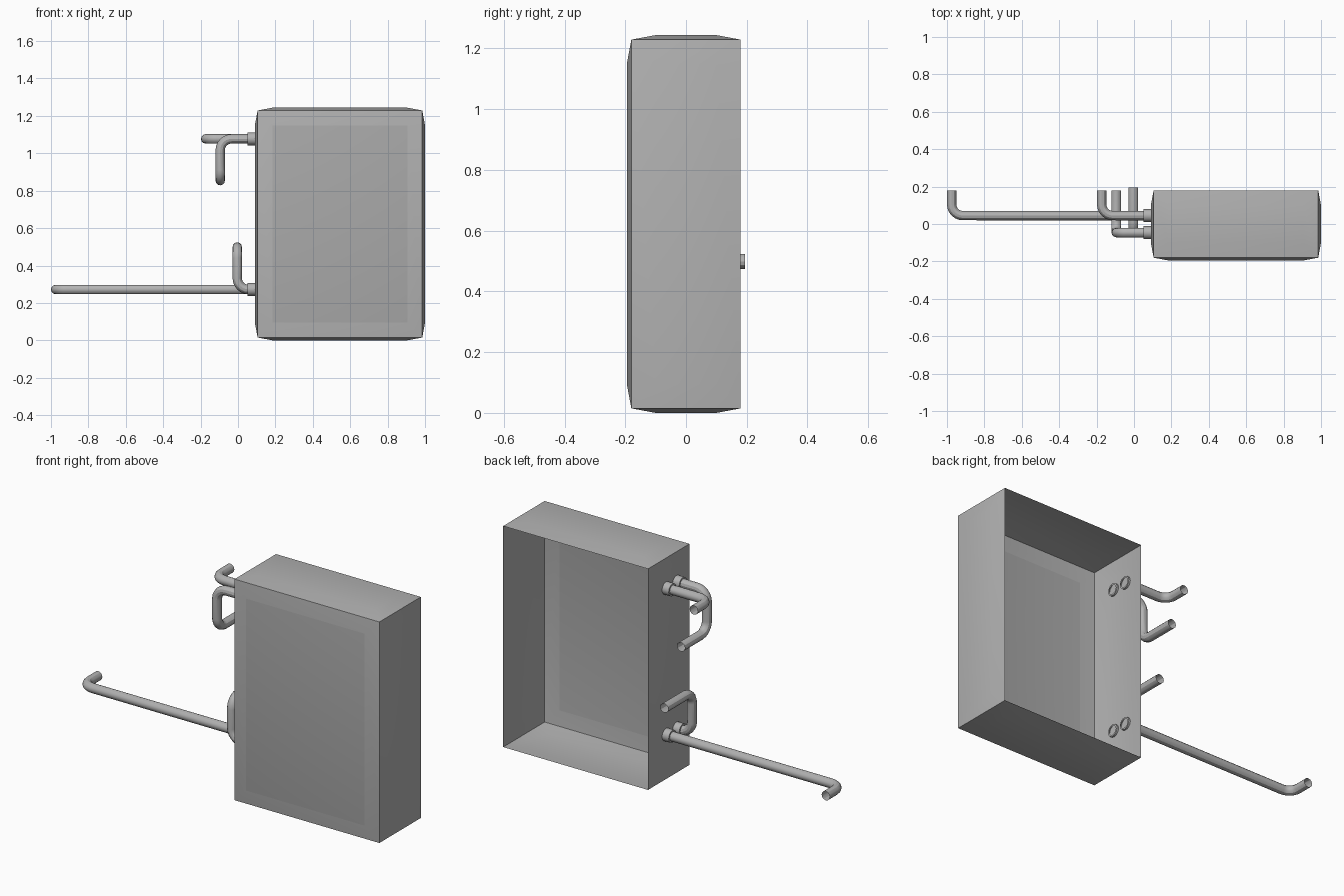
import bpy, bmesh, math
from mathutils import Vector

if "Cube" in bpy.data.objects:
    bpy.data.objects.remove(bpy.data.objects["Cube"])

R = 0.025                        # pipe radius
LOW, HIGH = 0.272, 1.077         # port heights
FRONT, BACK = -0.046, 0.045      # port depths


def material(name, g):
    m = bpy.data.materials.new(name)
    m.diffuse_color = (g, g, g, 1)
    m.use_nodes = True
    m.node_tree.nodes["Principled BSDF"].inputs["Base Color"].default_value = m.diffuse_color
    return m


GREY = material("grey", 0.45)
PANEL = material("panel_grey", 0.40)


def smooth(ob):
    bpy.ops.object.select_all(action='DESELECT')
    ob.select_set(True)
    bpy.context.view_layer.objects.active = ob
    bpy.ops.object.shade_smooth_by_angle(angle=math.radians(30))


def mesh_object(name, bm, mats=(GREY,)):
    me = bpy.data.meshes.new(name)
    bm.to_mesh(me)
    bm.free()
    for m in mats:
        me.materials.append(m)
    ob = bpy.data.objects.new(name, me)
    bpy.context.collection.objects.link(ob)
    smooth(ob)
    return ob


def rounded(points, r=0.06, n=6):
    """Path with each inner right-angle corner replaced by an arc."""
    pts = [Vector(p) for p in points]
    out = [pts[0]]
    for a, b, c in zip(pts, pts[1:], pts[2:]):
        u, v = (a - b).normalized(), (c - b).normalized()
        for i in range(n + 1):
            t = math.pi / 2 * i / n
            out.append(b + u * r * (1 - math.sin(t)) + v * r * (1 - math.cos(t)))
    return out + [pts[-1]]


def pipe(name, points):
    path = rounded(points)
    cu = bpy.data.curves.new(name, 'CURVE')
    cu.dimensions = '3D'
    cu.bevel_depth = R
    cu.bevel_resolution = 4
    cu.materials.append(GREY)
    sp = cu.splines.new('POLY')
    sp.points.add(len(path) - 1)
    for p, co in zip(sp.points, path):
        p.co = (*co, 1)
    ob = bpy.data.objects.new(name, cu)
    bpy.context.collection.objects.link(ob)
    bpy.ops.object.select_all(action='DESELECT')
    ob.select_set(True)
    bpy.context.view_layer.objects.active = ob
    bpy.ops.object.convert(target='MESH')
    smooth(bpy.context.view_layer.objects.active)


# Casing: thin box, open at the back, each face gently pressed outwards
bm = bmesh.new()
bmesh.ops.create_cube(bm, size=1)
for v in bm.verts:
    v.co = (0.545 + v.co.x * 0.88, v.co.y * 0.36, 0.622 + v.co.z * 1.214)
bm.normal_update()
bmesh.ops.delete(bm, geom=[f for f in bm.faces if f.normal.y > 0.9], context='FACES')
bmesh.ops.inset_individual(bm, faces=bm.faces[:], thickness=0.08, depth=0.015,
                           use_even_offset=True)
bm.normal_update()
for f in bm.faces:               # front panel is a shade darker
    if f.normal.y < -0.999:
        f.material_index = 1
mesh_object("casing", bm, (GREY, PANEL))

# Couplings: short sleeves where the pipes enter the casing wall
for zn, z in (("lower", LOW), ("upper", HIGH)):
    for yn, y in (("front", FRONT), ("back", BACK)):
        bm = bmesh.new()
        rings = []
        for x, r in ((0.05, R), (0.05, 0.034), (0.1, 0.034), (0.1, R)):
            rings.append([bm.verts.new((x, y + r * math.cos(a), z + r * math.sin(a)))
                          for a in (2 * math.pi * i / 20 for i in range(20))])
        for a, b in zip(rings, rings[1:]):
            for i in range(20):
                j = (i + 1) % 20
                bm.faces.new((a[i], a[j], b[j], b[i]))
        bmesh.ops.recalc_face_normals(bm, faces=bm.faces[:])
        mesh_object(f"coupling_{zn}_{yn}", bm)

# Pipes: out of the side wall, then bent back towards the rear
X0, END = 0.09, 0.18
pipe("upper_back_pipe", [(X0, BACK, HIGH), (-0.173, BACK, HIGH), (-0.173, END, HIGH)])
pipe("upper_front_pipe", [(X0, FRONT, HIGH), (-0.095, FRONT, HIGH),
                          (-0.095, FRONT, 0.854), (-0.095, END, 0.854)])
pipe("lower_back_pipe", [(X0, BACK, LOW), (-0.975, BACK, LOW), (-0.975, END, LOW)])
pipe("lower_front_pipe", [(X0, FRONT, LOW), (-0.004, FRONT, LOW),
                          (-0.004, FRONT, 0.499), (-0.004, 0.195, 0.499)])
